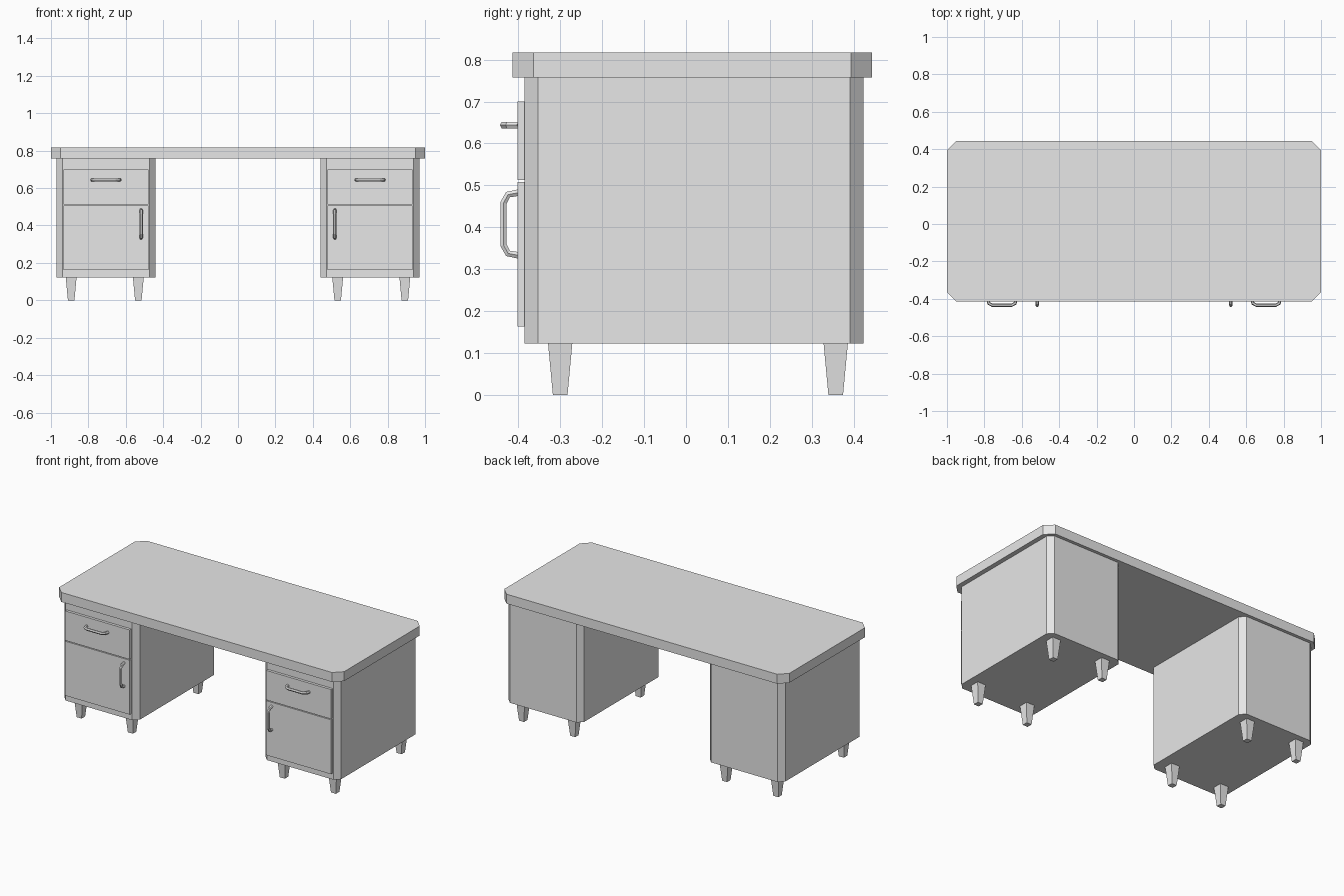
import bpy
import bmesh
from mathutils import Vector

cube = bpy.data.objects.get("Cube")
if cube:
    bpy.data.objects.remove(cube, do_unlink=True)

grey = bpy.data.materials.new("light_grey")
grey.use_nodes = True
colour = (0.8, 0.8, 0.8, 1)
grey.diffuse_color = colour
grey.node_tree.nodes["Principled BSDF"].inputs["Base Color"].default_value = colour


def add_object(name, mesh):
    mesh.materials.clear()
    mesh.materials.append(grey)
    obj = bpy.data.objects.new(name, mesh)
    bpy.context.collection.objects.link(obj)
    return obj


def box(name, low, high, chamfer=0, taper=1):
    """Box between two corners; chamfer cuts upright edges, taper scales the foot."""
    low, high = Vector(low), Vector(high)
    size, mid = high - low, (low + high) / 2
    bm = bmesh.new()
    bmesh.ops.create_cube(bm, size=1)
    for v in bm.verts:
        k = taper if v.co.z < 0 else 1
        v.co = mid + Vector((v.co.x * size.x * k, v.co.y * size.y * k, v.co.z * size.z))
    if chamfer:
        upright = [e for e in bm.edges
                   if abs(e.verts[0].co.z - e.verts[1].co.z) > size.z / 2]
        bmesh.ops.bevel(bm, geom=upright, offset=chamfer, segments=1, affect='EDGES')
    mesh = bpy.data.meshes.new(name)
    bm.to_mesh(mesh)
    bm.free()
    return add_object(name, mesh)


def handle(name, centre, direction):
    """Six-sided bent pull running along direction and standing out to -y."""
    half = [(0.0745, 0), (0.07, -0.0235), (0.0505, -0.034)]
    path = [(-t, y) for t, y in half] + [(t, y) for t, y in reversed(half)]
    curve = bpy.data.curves.new(name, 'CURVE')
    curve.dimensions = '3D'
    curve.bevel_depth = 0.009
    curve.bevel_resolution = 1
    curve.use_fill_caps = True
    spline = curve.splines.new('POLY')
    spline.points.add(len(path) - 1)
    for point, (t, y) in zip(spline.points, path):
        point.co = (*(Vector(centre) + Vector(direction) * t + Vector((0, y, 0))), 1)
    temp = bpy.data.objects.new(name + "_curve", curve)
    bpy.context.collection.objects.link(temp)
    bpy.context.view_layer.update()
    graph = bpy.context.evaluated_depsgraph_get()
    mesh = bpy.data.meshes.new_from_object(temp.evaluated_get(graph))
    bpy.data.objects.remove(temp, do_unlink=True)
    for poly in mesh.polygons:
        poly.use_smooth = False
    return add_object(name, mesh)


# Desk top
box("desk_top", (-1, -0.414, 0.757), (1, 0.443, 0.817), chamfer=0.05)

# Two mirrored pedestals
PANEL_Y = -0.402
for side, s in (("left", 1), ("right", -1)):
    cx = 0.706 * s
    box(side + "_pedestal", (cx - 0.265, -0.385, 0.123),
        (cx + 0.265, 0.423, 0.757), chamfer=0.032)

    # Drawer and door fronts
    for part, z0, z1 in (("drawer", 0.513, 0.7), ("door", 0.163, 0.508)):
        box(f"{side}_{part}_front", (cx - 0.227, PANEL_Y, z0), (cx + 0.227, -0.384, z1))

    # Pulls
    handle(side + "_drawer_handle", (cx, PANEL_Y + 0.001, 0.644), (1, 0, 0))
    handle(side + "_door_handle", (0.518 * s, PANEL_Y + 0.001, 0.408), (0, 0, 1))

    # Tapered legs
    for row, y in (("front", -0.3), ("back", 0.357)):
        for place, x in (("inner", 0.533), ("outer", 0.892)):
            box(f"{side}_{row}_{place}_leg", (x * s - 0.029, y - 0.029, 0),
                (x * s + 0.029, y + 0.029, 0.124), taper=0.6)
